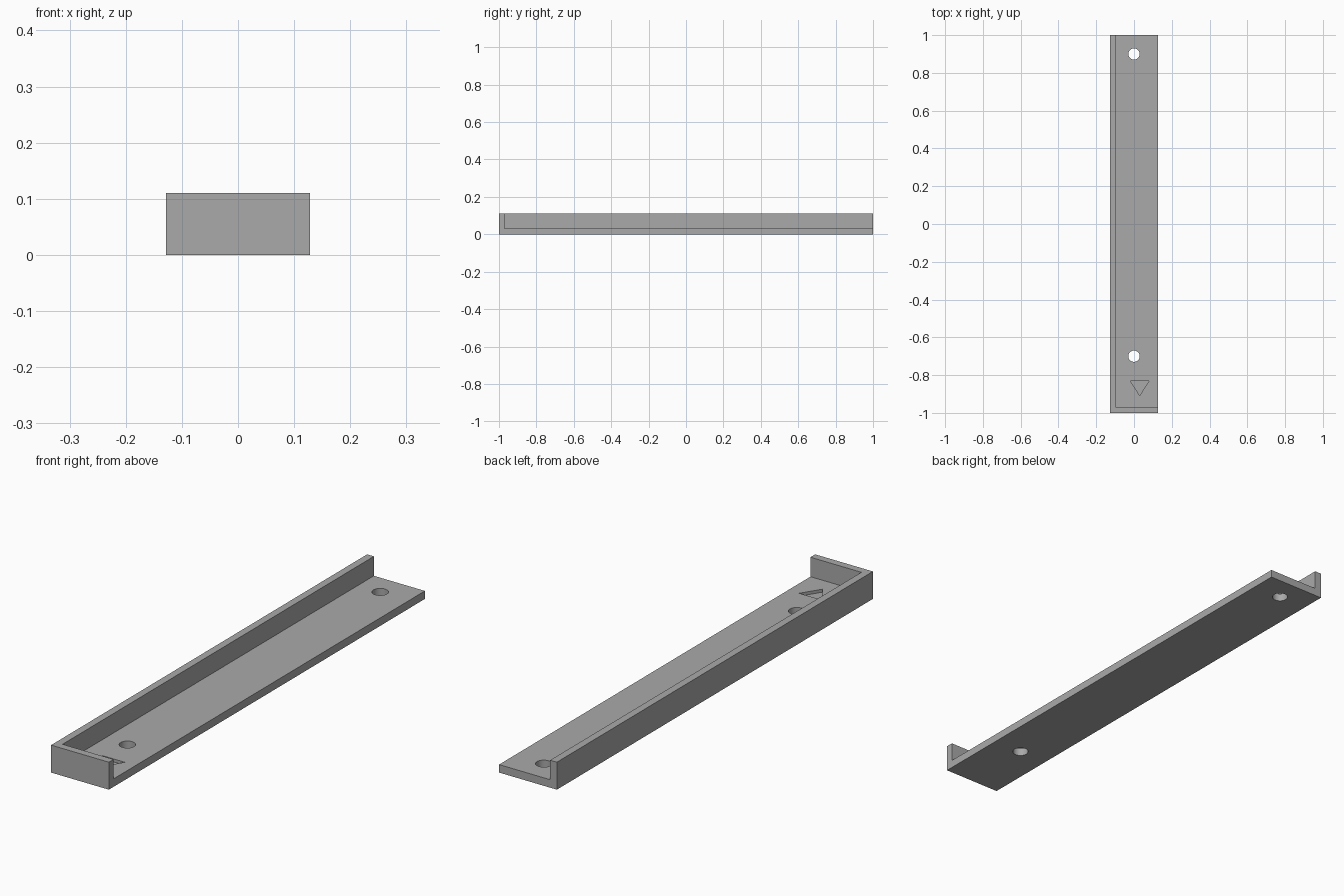
import bpy
import bmesh
from math import pi
from mathutils import Matrix, Vector

if "Cube" in bpy.data.objects:
    bpy.data.objects.remove(bpy.data.objects["Cube"])

HALF_W, HALF_L, HEIGHT = 0.128, 1.0, 0.11
WALL, FLOOR = 0.03, 0.032

grey = bpy.data.materials.new("plain grey")
grey.use_nodes = True
colour = (0.4, 0.4, 0.4, 1)
grey.diffuse_color = colour
grey.node_tree.nodes["Principled BSDF"].inputs["Base Color"].default_value = colour


def prism(name, outline, z0, z1):
    """Extrude a flat outline from z0 up to z1."""
    bm = bmesh.new()
    face = bm.faces.new([bm.verts.new((x, y, z0)) for x, y in outline])
    top = bmesh.ops.extrude_face_region(bm, geom=[face])["geom"]
    verts = [v for v in top if isinstance(v, bmesh.types.BMVert)]
    bmesh.ops.translate(bm, verts=verts, vec=(0, 0, z1 - z0))
    bmesh.ops.recalc_face_normals(bm, faces=bm.faces)
    mesh = bpy.data.meshes.new(name)
    bm.to_mesh(mesh)
    bm.free()
    mesh.materials.append(grey)
    obj = bpy.data.objects.new(name, mesh)
    bpy.context.collection.objects.link(obj)
    return obj


def box(name, x0, x1, y0, y1, z0, z1):
    return prism(name, [(x0, y0), (x1, y0), (x1, y1), (x0, y1)], z0, z1)


def circle(y, radius, sides=48):
    spin = [Matrix.Rotation(2 * pi * i / sides, 2) for i in range(sides)]
    return [tuple(m @ Vector((radius, 0)) + Vector((0, y))) for m in spin]


# Solid bar, hollowed to leave the floor, one long wall and one end wall
tray = box("corner_tray", -HALF_W, HALF_W, -HALF_L, HALF_L, 0, HEIGHT)
cutters = [box("hollow_cutter", WALL - HALF_W, 1, WALL - HALF_L, 2, FLOOR, 1)]

# Two screw holes through the floor
for y in (-0.7, 0.9):
    cutters.append(prism("hole_cutter", circle(y, 0.03), -0.1, 0.2))

# Shallow triangular pocket pointing at the end wall
pocket = [(0.08, -0.83), (-0.02, -0.83), (0.03, -0.908)]
cutters.append(prism("pocket_cutter", pocket, FLOOR - 0.012, 0.09))

bpy.context.view_layer.objects.active = tray
for cutter in cutters:
    cutter.hide_render = True
    mod = tray.modifiers.new(cutter.name, "BOOLEAN")
    mod.operation = "DIFFERENCE"
    mod.solver = "EXACT"
    mod.object = cutter
    bpy.ops.object.modifier_apply(modifier=mod.name)
    bpy.data.objects.remove(cutter)

tray.select_set(True)
bpy.ops.object.shade_smooth_by_angle(angle=pi / 6)
